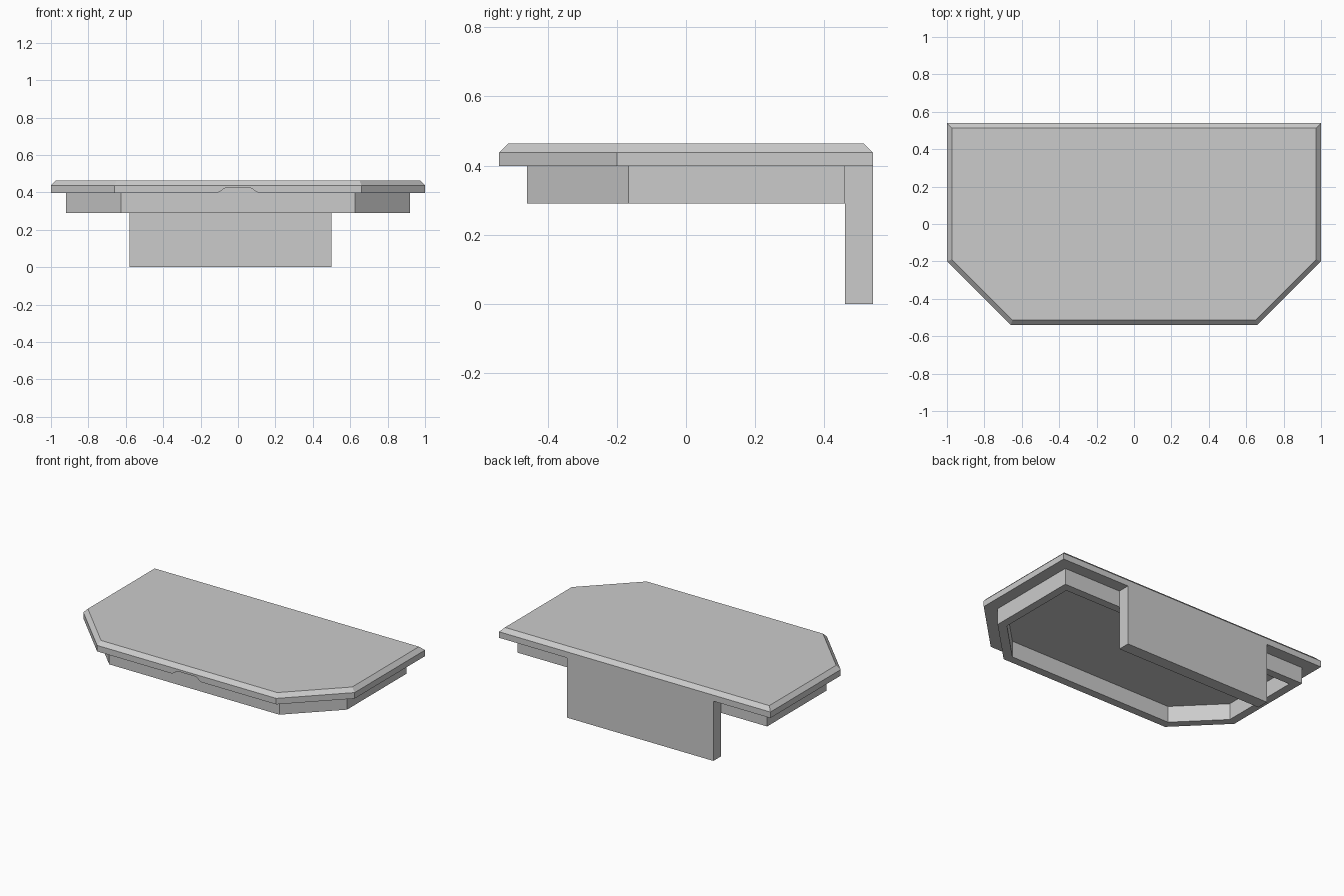
import bpy
import bmesh
import math

cube = bpy.data.objects.get("Cube")
if cube:
    bpy.data.objects.remove(cube, do_unlink=True)

GREY = (0.6, 0.6, 0.6, 1)
grey = bpy.data.materials.new("plain grey")
grey.use_nodes = True
grey.diffuse_color = GREY
grey.node_tree.nodes["Principled BSDF"].inputs["Base Color"].default_value = GREY

HALF_W, HALF_D, CHAMFER = 1.0, 0.54, 0.34
RIM_Z, LID_Z, EDGE_Z, TOP_Z = 0.29, 0.398, 0.438, 0.464
RIM_INSET, RIM_WALL, BEVEL = 0.08, 0.054, 0.026


def outline(inset, z):
    """Rectangle with two cut front corners, moved inwards evenly."""
    w, d = HALF_W - inset, HALF_D - inset
    c = CHAMFER - inset * (2 - math.sqrt(2))
    return [(w, d, z), (-w, d, z), (-w, c - d, z),
            (c - w, -d, z), (w - c, -d, z), (w, c - d, z)]


def loft(name, loops, caps=True, closed=False):
    """Join matching loops with quads, capping or closing the ends."""
    bm = bmesh.new()
    rings = [[bm.verts.new(p) for p in loop] for loop in loops]
    pairs = list(zip(rings, rings[1:]))
    if closed:
        pairs.append((rings[-1], rings[0]))
    for a, b in pairs:
        for i in range(len(a)):
            j = (i + 1) % len(a)
            bm.faces.new((a[i], a[j], b[j], b[i]))
    if caps:
        bm.faces.new(rings[0])
        bm.faces.new(rings[-1])
    bmesh.ops.recalc_face_normals(bm, faces=bm.faces)
    mesh = bpy.data.meshes.new(name)
    bm.to_mesh(mesh)
    bm.free()
    mesh.materials.append(grey)
    obj = bpy.data.objects.new(name, mesh)
    bpy.context.collection.objects.link(obj)
    return obj


# Lid plate with a bevelled top edge
lid = loft("lid_plate", [outline(0, LID_Z), outline(0, EDGE_Z), outline(BEVEL, TOP_Z)])

# Finger notch under the front lip
half = [(0.06, 0.424), (0.075, 0.421), (0.095, 0.404), (0.112, LID_Z), (0.112, 0.38)]
profile = [(-x, z) for x, z in reversed(half)] + half
notch = loft("notch_cutter", [[(x, y, z) for x, z in profile]
                              for y in (-HALF_D - 0.05, RIM_INSET - HALF_D)])
notch.hide_render = True
cut = lid.modifiers.new("notch", "BOOLEAN")
cut.operation = "DIFFERENCE"
cut.solver = "EXACT"
cut.object = notch
bpy.context.view_layer.objects.active = lid
bpy.ops.object.modifier_apply(modifier=cut.name)
bpy.data.objects.remove(notch, do_unlink=True)

# Hollow rim below the plate
inner = RIM_INSET + RIM_WALL
loft("inner_rim", [outline(RIM_INSET, LID_Z), outline(RIM_INSET, RIM_Z),
                   outline(inner, RIM_Z), outline(inner, LID_Z)], caps=False)

# Hanging back flap, set slightly off centre
flap = [(-0.58, 0.46), (0.5, 0.46), (0.5, HALF_D), (-0.58, HALF_D)]
loft("back_flap", [[(x, y, z) for x, y in flap] for z in (0, LID_Z)])
